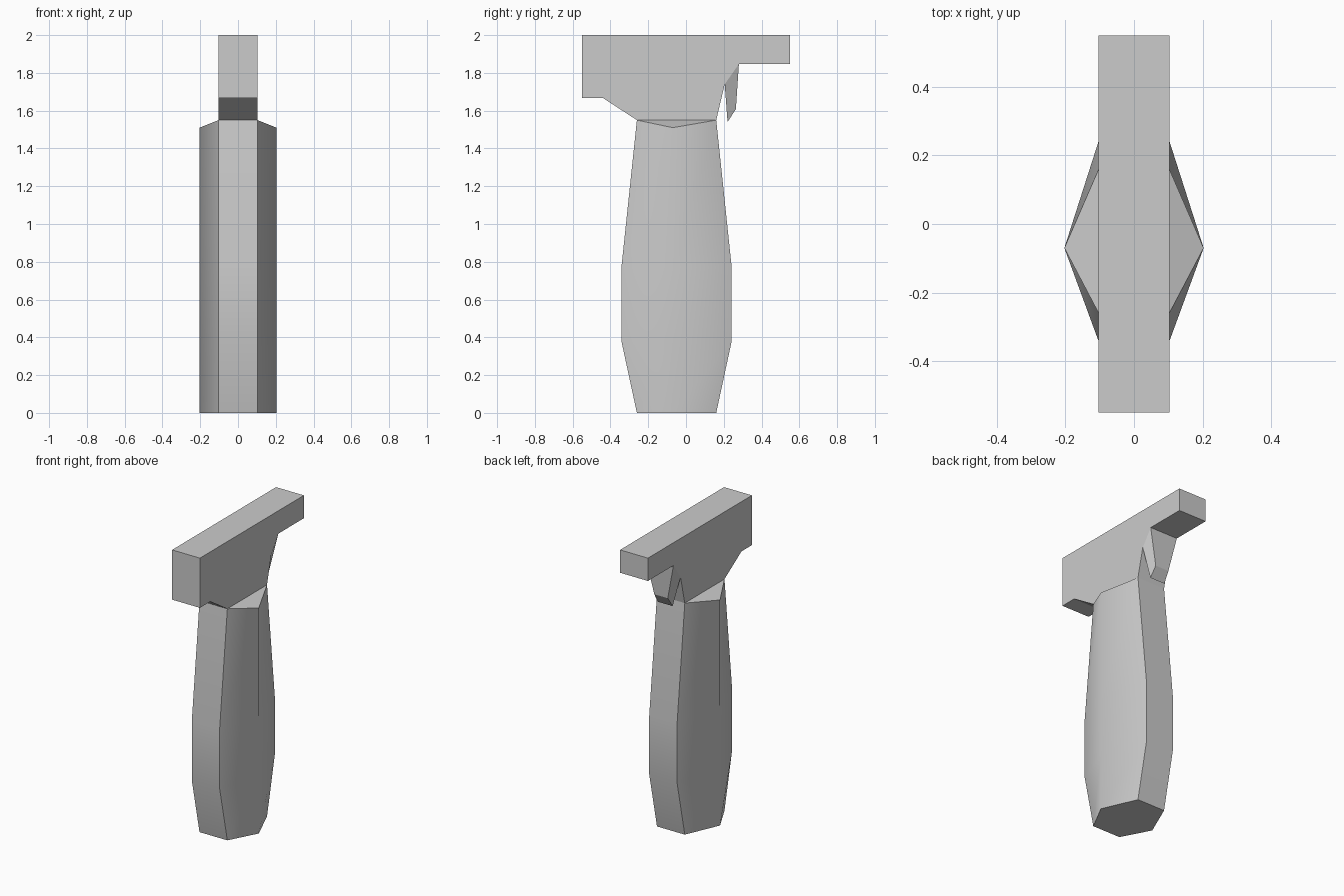
import bpy, bmesh, math

if "Cube" in bpy.data.objects:
    bpy.data.objects.remove(bpy.data.objects["Cube"])

W = 0.103  # half width of the flat body


def finish(bm, name, angle=None):
    bmesh.ops.recalc_face_normals(bm, faces=bm.faces)
    mesh = bpy.data.meshes.new(name)
    bm.to_mesh(mesh)
    bm.free()
    obj = bpy.data.objects.new(name, mesh)
    bpy.context.collection.objects.link(obj)
    if angle:
        bpy.ops.object.select_all(action='DESELECT')
        obj.select_set(True)
        bpy.context.view_layer.objects.active = obj
        bpy.ops.object.shade_smooth_by_angle(angle=math.radians(angle))
    return obj


def loft(bm, rings):
    rows = [[bm.verts.new(p) for p in ring] for ring in rings]
    for low, high in zip(rows, rows[1:]):
        n = len(low)
        for i in range(n):
            j = (i + 1) % n
            bm.faces.new((low[i], low[j], high[j], high[i]))
    return rows


# Handle: six-sided grip with a straight ridge down each side
def grip_ring(z, front, back, ridge_z):
    return [(W, front, z), (0.203, -0.07, ridge_z), (W, back, z),
            (-W, back, z), (-0.203, -0.07, ridge_z), (-W, front, z)]


bm = bmesh.new()
rows = loft(bm, [grip_ring(*s) for s in [
    (0, -0.26, 0.16, 0), (0.38, -0.342, 0.242, 0.38),
    (0.77, -0.342, 0.242, 0.77), (1.55, -0.26, 0.16, 1.51)]])
bm.faces.new(rows[0])
# sloping shoulders where the grip meets the head
bm.faces.new(rows[-1][0:3])
bm.faces.new(rows[-1][3:6])
finish(bm, "handle", 57)

# Head: side profile extruded across the width, open where it joins the handle
profile = [(0.16, 1.55), (0.205, 1.74), (0.28, 1.847), (0.55, 1.847), (0.55, 2),
           (-0.55, 2), (-0.55, 1.667), (-0.44, 1.667), (-0.26, 1.55)]
bm = bmesh.new()
sides = [[bm.verts.new((x, y, z)) for y, z in profile] for x in (-W, W)]
for side in sides:
    bm.faces.new(side)
for i in range(len(profile) - 1):
    if i != 1:  # the trigger covers this strip
        bm.faces.new((sides[0][i], sides[0][i + 1], sides[1][i + 1], sides[1][i]))
finish(bm, "head")

# Trigger: tapering tab below the head
def tab_ring(y1, z1, w1, y2, z2, w2):
    return [(-w1, y1, z1), (w1, y1, z1), (w2, y2, z2), (-w2, y2, z2)]


bm = bmesh.new()
rows = loft(bm, [tab_ring(0.205, 1.74, W, 0.28, 1.847, W),
                 tab_ring(0.22, 1.54, 0.055, 0.264, 1.608, 0.05)])
bm.faces.new(rows[-1])
finish(bm, "trigger")
